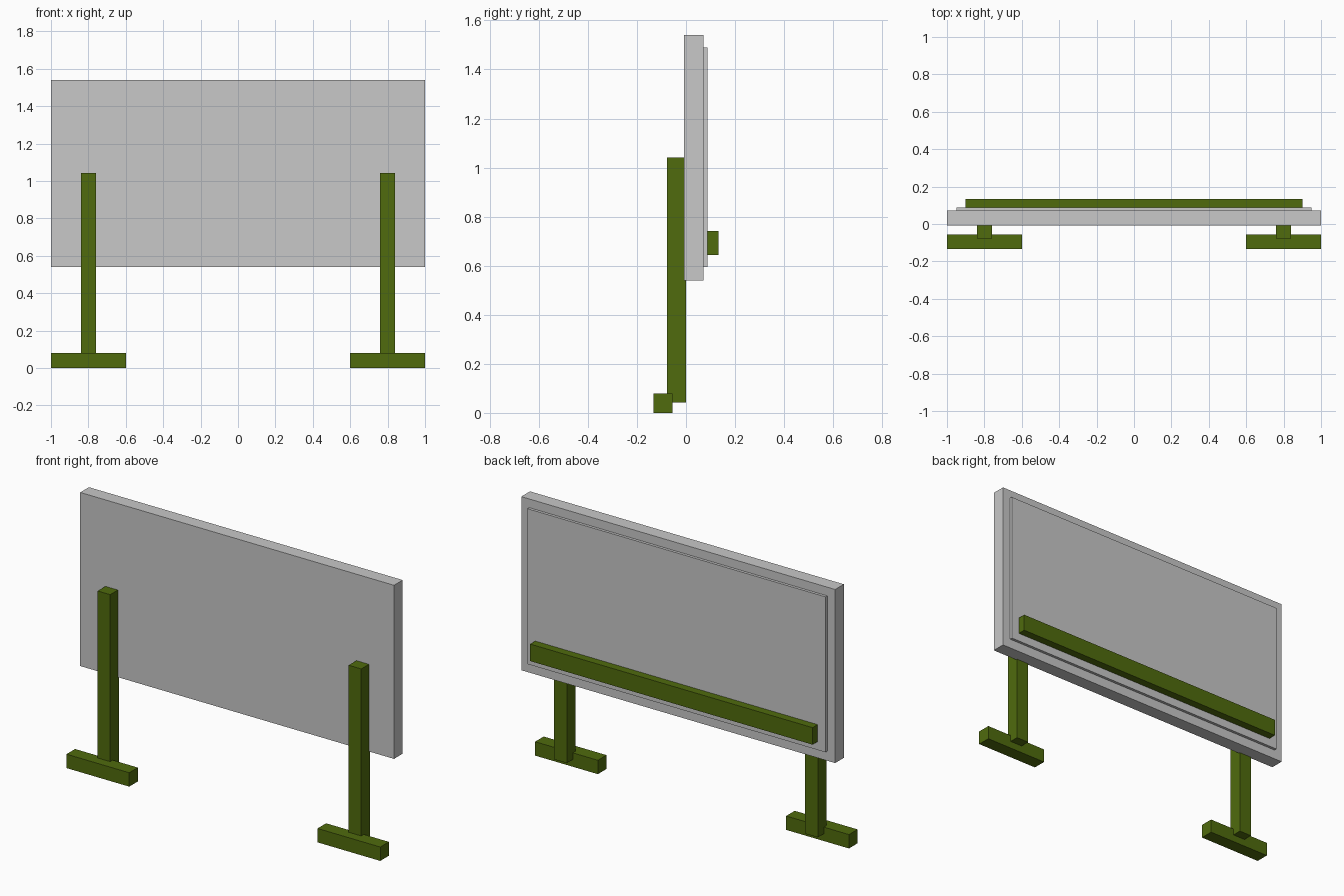
import bpy

cube = bpy.data.objects.get("Cube")
if cube:
    bpy.data.objects.remove(cube, do_unlink=True)


def make_material(name, rgb):
    mat = bpy.data.materials.new(name)
    mat.use_nodes = True
    color = (*rgb, 1.0)
    mat.diffuse_color = color
    bsdf = next(n for n in mat.node_tree.nodes if n.type == 'BSDF_PRINCIPLED')
    bsdf.inputs["Base Color"].default_value = color
    return mat


def box(name, x, y, z, mat):
    """Box spanning the (min, max) range on each axis."""
    spans = (x, y, z)
    bpy.ops.mesh.primitive_cube_add(size=1)
    obj = bpy.context.object
    obj.name = name
    for v in obj.data.vertices:
        v.co = [lo + (c + 0.5) * (hi - lo) for c, (lo, hi) in zip(v.co, spans)]
    obj.data.materials.append(mat)
    return obj


grey = make_material("light grey", (0.58, 0.58, 0.58))
olive = make_material("olive green", (0.08, 0.147, 0.004))

# Board with a raised writing surface and a ledge on its back
box("board", (-1, 1), (-0.008, 0.071), (0.54, 1.54), grey)
box("board_surface", (-0.95, 0.95), (0.06, 0.087), (0.595, 1.49), grey)
box("ledge", (-0.9, 0.9), (0.08, 0.133), (0.643, 0.741), olive)

# Posts and feet on both sides
for side, cx in (("left", 0.8), ("right", -0.8)):
    box(side + "_post", (cx - 0.04, cx + 0.04), (-0.078, 0.0), (0.042, 1.042), olive)
    box(side + "_foot", (cx - 0.2, cx + 0.2), (-0.133, -0.055), (0.0, 0.08), olive)
